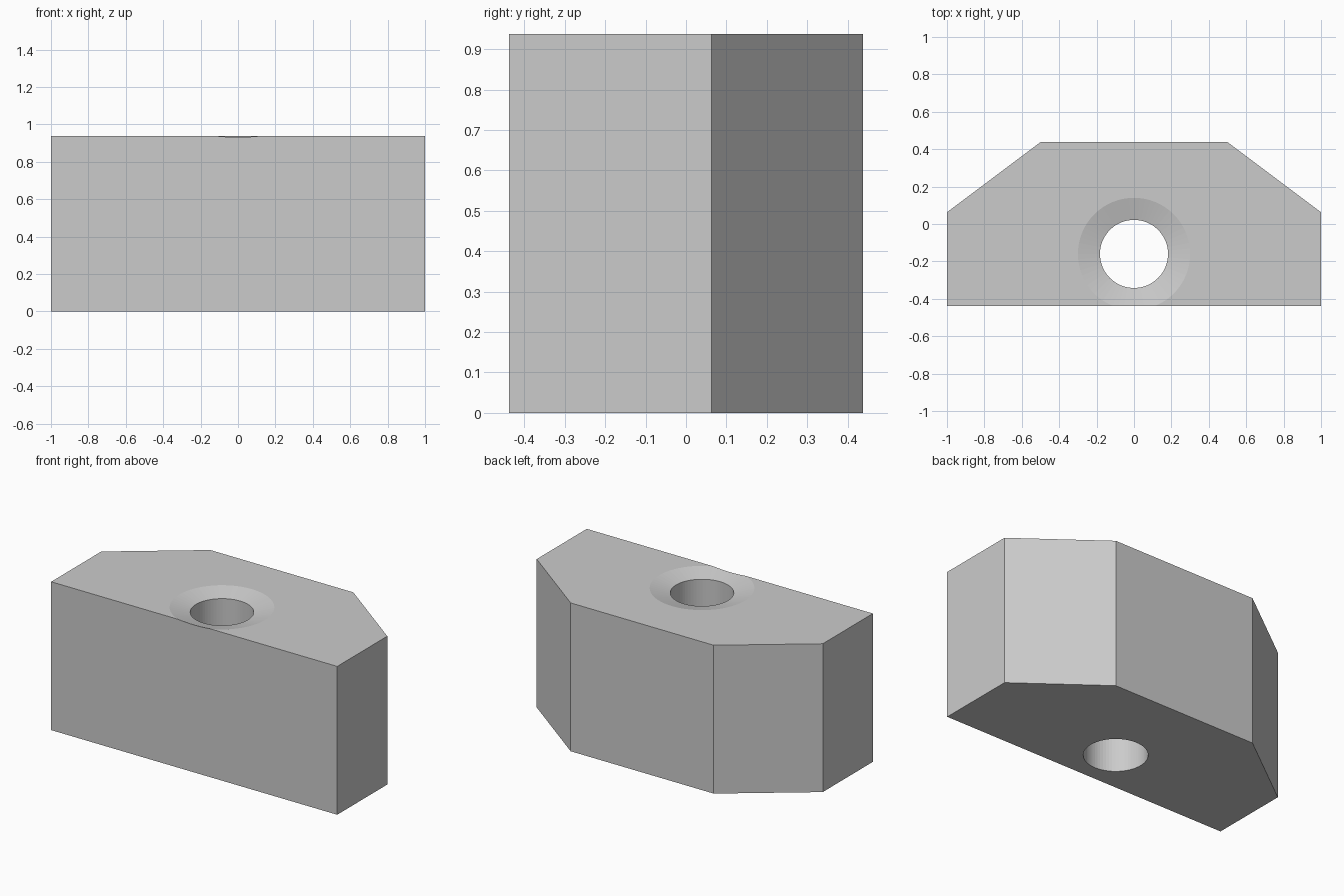
import bpy, bmesh
from math import cos, sin, pi

if "Cube" in bpy.data.objects:
    bpy.data.objects.remove(bpy.data.objects["Cube"])

H = 0.9375                 # block height
HOLE_Y = -0.16             # hole centre
R_HOLE, R_SINK, SINK = 0.182, 0.30, 0.03
SEG = 64


def loft(name, rings):
    """Closed solid through a stack of matching point rings, bottom to top."""
    bm = bmesh.new()
    vs = [[bm.verts.new(p) for p in ring] for ring in rings]
    n = len(rings[0])
    for a, b in zip(vs, vs[1:]):
        for i in range(n):
            j = (i + 1) % n
            bm.faces.new((a[i], a[j], b[j], b[i]))
    bm.faces.new(vs[0][::-1])
    bm.faces.new(vs[-1])
    me = bpy.data.meshes.new(name)
    bm.to_mesh(me)
    bm.free()
    ob = bpy.data.objects.new(name, me)
    bpy.context.collection.objects.link(ob)
    return ob


def circle(r, z):
    return [(r * cos(2 * pi * i / SEG), HOLE_Y + r * sin(2 * pi * i / SEG), z)
            for i in range(SEG)]


# Block with two chamfered rear corners
half = [(1, -0.4375), (1, 0.0625), (0.5, 0.4375)]
outline = half + [(-x, y) for x, y in reversed(half)]
block = loft("chamfered_block", [[(x, y, z) for x, y in outline] for z in (0, H)])

# Through hole with a shallow countersink, continued just above the top
slope = (R_SINK - R_HOLE) / SINK
extra = 0.01
cutter = loft("hole_cutter", [circle(R_HOLE, -0.1), circle(R_HOLE, H - SINK),
                              circle(R_SINK + slope * extra, H + extra)])
cutter.hide_render = True

mod = block.modifiers.new("hole", 'BOOLEAN')
mod.operation = 'DIFFERENCE'
mod.solver = 'EXACT'
mod.object = cutter
bpy.context.view_layer.objects.active = block
block.select_set(True)
bpy.ops.object.modifier_apply(modifier=mod.name)
bpy.data.objects.remove(cutter)
